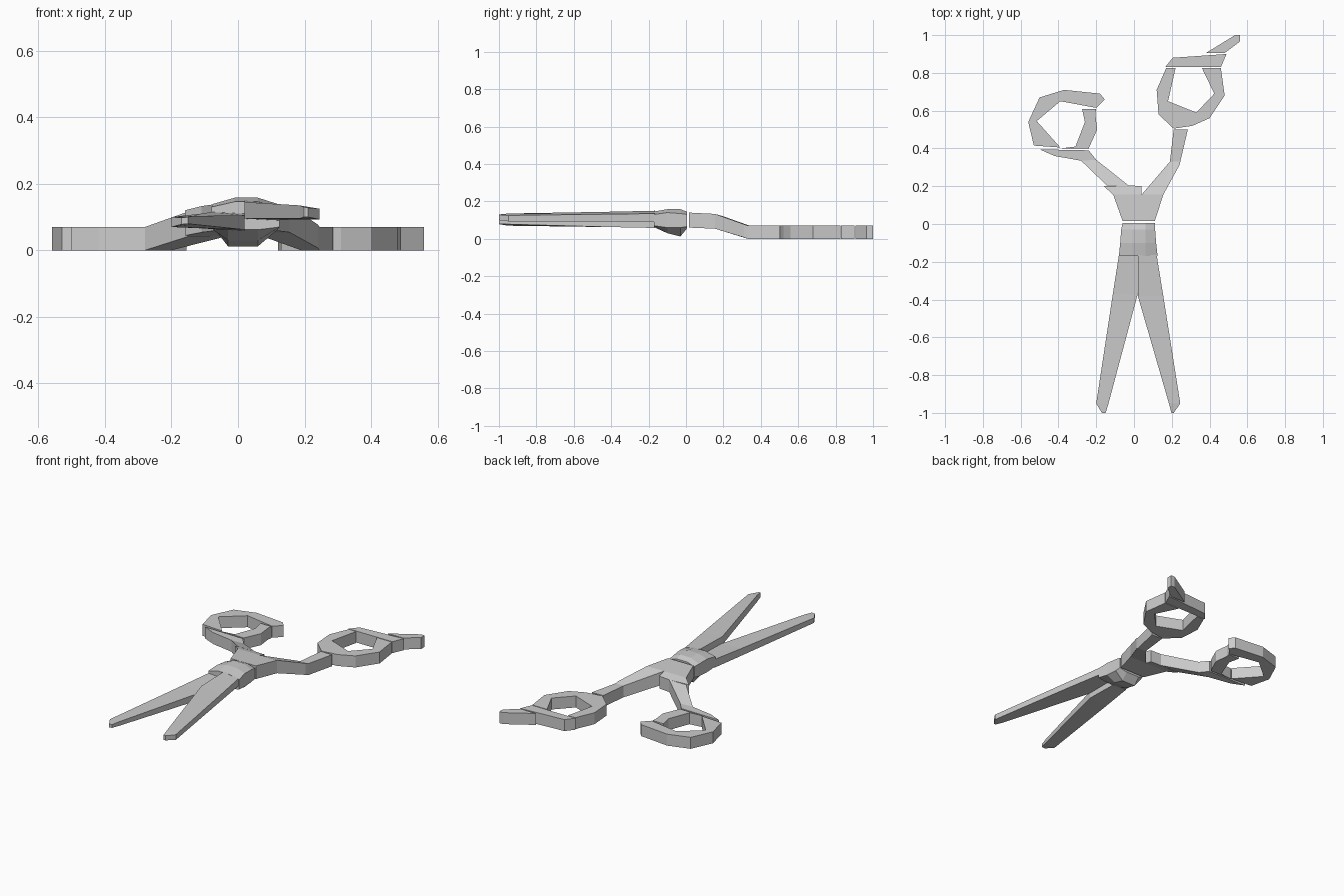
import bpy, bmesh


def ramp(y, stops):
    """Linear interpolation through (y, z) stops."""
    if y <= stops[0][0]:
        return stops[0][1]
    for (a, za), (b, zb) in zip(stops, stops[1:]):
        if y <= b:
            return za + (zb - za) * (y - a) / (b - a)
    return stops[-1][1]


FLAT = ([(0, 0.0)], [(0, 0.07)])
# Handle arms descend from the pivot level to the flat finger rings
ARM = ([(0.01, 0.06), (0.15, 0.055), (0.22, 0.04), (0.33, 0.0)],
       [(0.01, 0.14), (0.13, 0.14), (0.2, 0.12), (0.33, 0.07)])


def finish(name, bm):
    bmesh.ops.recalc_face_normals(bm, faces=bm.faces[:])
    bmesh.ops.triangulate(bm, faces=[f for f in bm.faces if len(f.verts) > 4])
    mesh = bpy.data.meshes.new(name)
    bm.to_mesh(mesh)
    bm.free()
    ob = bpy.data.objects.new(name, mesh)
    bpy.context.collection.objects.link(ob)
    return ob


def bridge(bm, a, b):
    n = len(a)
    for i in range(n):
        j = (i + 1) % n
        bm.faces.new((a[i], a[j], b[j], b[i]))


def prism(name, outline, heights=FLAT):
    """Plate from a plan outline; bottom and top heights follow y."""
    bm = bmesh.new()
    lo, hi = [[bm.verts.new((x, y, ramp(y, h))) for x, y in outline] for h in heights]
    bridge(bm, lo, hi)
    bm.faces.new(lo)
    bm.faces.new(hi)
    return finish(name, bm)


def loft(name, sections):
    """Skin a list of equal-count cross-sections and cap the ends."""
    bm = bmesh.new()
    rings = [[bm.verts.new(p) for p in s] for s in sections]
    for a, b in zip(rings, rings[1:]):
        bridge(bm, a, b)
    bm.faces.new(rings[0])
    bm.faces.new(rings[-1])
    return finish(name, bm)


# Faceted pivot hub: (y, left, right, bottom, shoulder low, shoulder high, top)
hub = []
for y, l, r, b, s0, s1, t in [(0.005, -0.06, 0.11, 0.055, 0.065, 0.13, 0.145),
                              (-0.03, -0.068, 0.112, 0.012, 0.06, 0.135, 0.158),
                              (-0.1, -0.073, 0.117, 0.03, 0.06, 0.14, 0.158),
                              (-0.17, -0.08, 0.125, 0.062, 0.07, 0.13, 0.146)]:
    hub.append([(l, y, s0), (-0.03, y, b), (0.06, y, b),
                (r, y, s0), (r, y, s1), (0.06, y, t), (-0.01, y, t), (l, y, s1)])
loft("pivot_hub", hub)


# Blades: quad sections of inner and outer edge, each (x, y, bottom, top)
def blade(name, pairs):
    loft(name, [[(p[0], p[1], p[2]), (q[0], q[1], q[2]), (q[0], q[1], q[3]), (p[0], p[1], p[3])]
                for p, q in pairs])


blade("right_blade", [
    ((0.02, -0.165, 0.095, 0.15), (0.12, -0.165, 0.09, 0.135)),
    ((0.02, -0.38, 0.095, 0.145), (0.155, -0.38, 0.092, 0.132)),
    ((0.185, -0.95, 0.095, 0.135), (0.245, -0.95, 0.093, 0.125)),
    ((0.198, -1.0, 0.1, 0.13), (0.21, -1.0, 0.1, 0.128))])
blade("left_blade", [
    ((0.02, -0.165, 0.058, 0.11), (-0.08, -0.165, 0.065, 0.115)),
    ((0.02, -0.37, 0.062, 0.105), (-0.112, -0.37, 0.066, 0.11)),
    ((-0.135, -0.95, 0.078, 0.103), (-0.2, -0.95, 0.07, 0.1)),
    ((-0.15, -1.0, 0.08, 0.1), (-0.17, -1.0, 0.078, 0.098))])

# Shoulder block and right arm
prism("shoulder", [(-0.06, 0.015), (0.11, 0.015), (0.155, 0.155), (-0.11, 0.155)], ARM)
prism("right_arm", [(0.04, 0.155), (0.155, 0.155), (0.24, 0.31), (0.245, 0.33),
                    (0.285, 0.5), (0.21, 0.5), (0.19, 0.33)], ARM)
# Left shoulder strip and left arm
prism("left_shoulder", [(-0.11, 0.155), (0.04, 0.155), (0.04, 0.2), (-0.03, 0.205),
                        (-0.16, 0.2)], ARM)
prism("left_arm", [(-0.145, 0.205), (-0.03, 0.205), (-0.2, 0.34), (-0.24, 0.39),
                   (-0.5, 0.395), (-0.42, 0.36), (-0.28, 0.335)], ARM)

# Left finger ring: hooked outer loop and inner side piece
prism("left_ring_loop", [(-0.39, 0.405), (-0.53, 0.415), (-0.56, 0.54), (-0.5, 0.67),
                         (-0.37, 0.71), (-0.18, 0.69), (-0.155, 0.66), (-0.2, 0.615),
                         (-0.39, 0.65), (-0.515, 0.545)])
prism("left_ring_side", [(-0.275, 0.61), (-0.2, 0.61), (-0.205, 0.585), (-0.195, 0.5),
                         (-0.24, 0.4), (-0.39, 0.4), (-0.31, 0.41), (-0.26, 0.54)])

# Right finger ring with closing bar and finger rest
prism("right_ring", [(0.22, 0.825), (0.17, 0.825), (0.12, 0.71), (0.13, 0.58),
                     (0.21, 0.505), (0.31, 0.52), (0.4, 0.56), (0.48, 0.68),
                     (0.46, 0.825), (0.36, 0.825), (0.425, 0.69), (0.33, 0.59),
                     (0.18, 0.65)])
prism("right_ring_bar", [(0.165, 0.83), (0.46, 0.83), (0.49, 0.9), (0.205, 0.88)])
prism("finger_rest", [(0.38, 0.905), (0.48, 0.905), (0.56, 0.965), (0.56, 1.0), (0.535, 1.0)])
